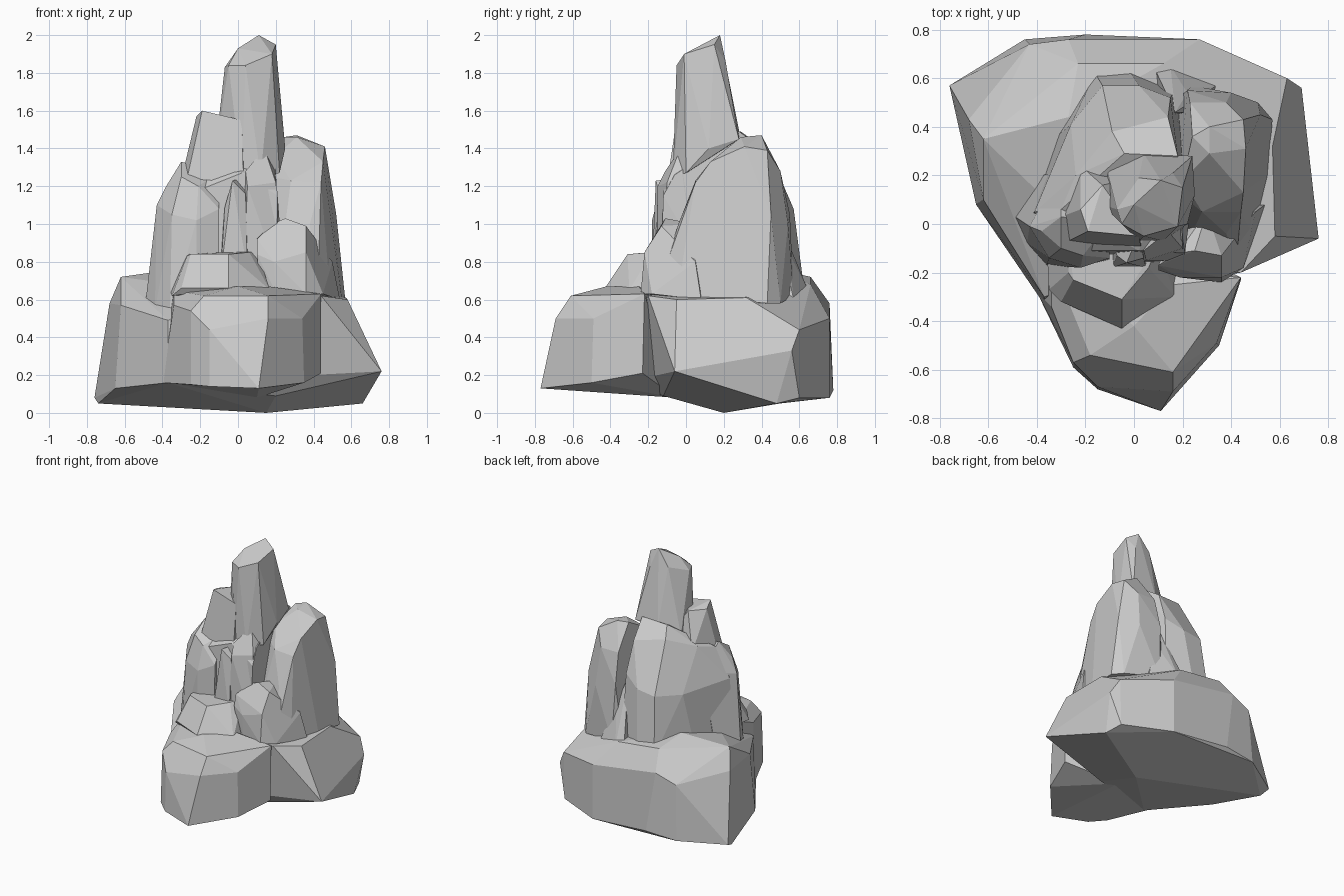
import bpy, bmesh


def rock(name, points):
    """Faceted boulder: convex hull around a few corner points."""
    bm = bmesh.new()
    for p in points:
        bm.verts.new(p)
    res = bmesh.ops.convex_hull(bm, input=bm.verts[:])
    loose = {g for g in res["geom_interior"] + res["geom_unused"]
             if isinstance(g, bmesh.types.BMVert)}
    bmesh.ops.delete(bm, geom=list(loose), context='VERTS')
    bmesh.ops.dissolve_limit(bm, angle_limit=0.12, verts=bm.verts[:], edges=bm.edges[:])
    bmesh.ops.recalc_face_normals(bm, faces=bm.faces[:])
    me = bpy.data.meshes.new(name)
    bm.to_mesh(me)
    bm.free()
    ob = bpy.data.objects.new(name, me)
    bpy.context.collection.objects.link(ob)
    return ob


# broad base boulder: underside, waist, then upper rim
rock("base_boulder", [
    (-.76, .57, .08), (-.74, .50, .05), (-.65, .08, .13), (-.37, -.33, .16),
    (-.45, .76, .10), (-.20, .78, .12), (.27, .76, .08), (.15, .20, 0),
    (.66, .48, .05), (.62, .60, .08), (.20, -.12, .09),
    (.76, -.06, .22), (.74, .22, .26), (.69, .56, .33),
    (-.68, .43, .58), (-.62, .35, .72), (-.62, .10, .57), (-.37, -.30, .49),
    (-.43, .74, .52), (-.27, .76, .58), (-.23, .66, .72), (-.27, .44, .77),
    (.27, .76, .50), (.12, .66, .68), (.63, .60, .44),
    (.57, .32, .61), (.58, -.05, .60), (.44, -.20, .62), (-.05, -.20, .64)])

# front spur of the base
rock("front_spur", [
    (.11, -.77, .13), (-.15, -.68, .14), (-.25, -.59, .15), (.35, -.50, .16),
    (-.40, -.28, .16), (.44, -.23, .21), (.14, -.71, .35), (.16, -.69, .50),
    (.08, -.70, .44), (-.15, -.67, .44), (-.25, -.57, .54), (-.18, -.54, .62),
    (.16, -.61, .62), (.34, -.49, .50), (-.34, -.34, .57), (0, -.42, .67),
    (.44, -.22, .63), (.16, -.25, .67), (-.34, -.15, .65), (.10, -.05, .08)])

# ledge sitting on the spur
rock("front_ledge", [
    (-.35, -.27, .62), (-.30, -.32, .66), (-.05, -.43, .66), (.17, -.30, .65),
    (.17, -.10, .65), (-.36, -.08, .65), (-.27, -.20, .83), (-.25, -.23, .84),
    (-.05, -.31, .84), (.06, -.18, .85), (.10, -.08, .86), (-.27, -.08, .84)])

# central column
rock("central_column", [
    (-.44, .02, .55), (-.33, .35, .60), (-.16, .62, .62), (-.02, .63, .62),
    (.17, .55, .60), (.25, .20, .60), (.20, -.14, .60), (-.30, -.14, .60),
    (-.41, .05, 1.08), (-.26, .41, 1.05), (-.13, .57, 1.06), (.02, .57, 1.08),
    (.15, .52, 1.15), (.21, -.12, 1.15), (-.28, -.11, 1.15),
    (-.30, .06, 1.30), (.02, -.11, 1.27), (.20, -.06, 1.26), (-.24, .20, 1.34),
    (-.09, .38, 1.42), (-.04, .29, 1.49), (.18, .28, 1.49), (.14, .44, 1.38)])

# buttress at the left front
rock("left_buttress", [
    (-.49, .03, .58), (-.44, -.08, .54), (-.36, -.17, .52), (-.22, -.18, .60),
    (-.10, -.15, .65), (-.10, .05, .65), (-.38, .20, .65),
    (-.45, .0, .82), (-.43, -.01, 1.10), (-.38, -.03, 1.20), (-.35, -.14, 1.05),
    (-.22, -.18, 1.02), (-.10, -.14, 1.08), (-.30, -.10, 1.25), (-.30, .03, 1.33),
    (-.21, -.13, 1.20), (-.11, .0, 1.27), (-.30, .22, 1.15)])

# narrow upright shards on the front
rock("middle_shard", [
    (-.09, -.18, .75), (.05, -.18, .75), (.07, -.05, .75), (-.10, -.05, .75),
    (-.03, -.16, 1.23), (.04, -.14, 1.16), (-.07, -.13, 1.09), (.02, -.04, 1.24)])
rock("right_shard", [
    (.03, -.16, .75), (.21, -.15, .75), (.24, .05, .75), (.02, .05, .75),
    (.05, -.15, 1.20), (.20, -.10, 1.22), (.04, -.11, 1.28), (.14, -.03, 1.40),
    (.20, -.02, 1.27), (.17, .08, 1.33)])

# tall rock on the right
rock("right_tower", [
    (.20, -.12, .60), (.42, -.17, .60), (.49, -.05, .60), (.55, .20, .60),
    (.57, .43, .58), (.51, .50, .58), (.24, .57, .62), (.18, .52, .62),
    (.21, .02, 1.0), (.38, -.04, 1.0), (.50, .20, 1.0), (.52, .45, 1.05),
    (.40, .54, 1.0), (.22, .55, 1.05), (.18, .13, 1.25), (.28, .05, 1.23),
    (.44, .05, 1.22), (.45, .13, 1.33), (.46, .31, 1.41), (.45, .43, 1.39),
    (.31, .40, 1.47), (.24, .36, 1.46), (.31, .29, 1.46), (.20, .18, 1.36),
    (.38, .50, 1.28), (.23, .50, 1.28)])

# small boulder at the right front
rock("right_front_boulder", [
    (.12, -.18, .64), (.20, -.22, .64), (.36, -.24, .63), (.45, -.18, .63),
    (.54, .08, .60), (.20, .05, .63), (.10, -.19, .84), (.19, -.22, .80),
    (.36, -.22, .85), (.10, -.17, .92), (.18, -.12, 1.0), (.25, -.11, 1.03),
    (.36, -.13, .99), (.50, .05, .80), (.30, .05, 1.0)])

# wedge in the rear crack
rock("rear_wedge", [
    (.08, .65, .62), (.15, .65, .64), (.34, .57, .60), (.10, .45, .62),
    (.32, .45, .62), (.13, .58, .78), (.22, .54, .86), (.17, .46, 1.10)])

# broken shoulder beside the spire
rock("spire_shoulder", [
    (-.30, .03, 1.24), (-.27, -.07, 1.24), (.03, -.10, 1.22), (.05, .20, 1.30),
    (-.22, .24, 1.30), (-.22, .06, 1.57), (-.19, -.03, 1.60), (.02, -.05, 1.55),
    (-.13, .16, 1.57)])

# summit spire
rock("summit_spire", [
    (-.13, .08, 1.30), (.02, -.07, 1.25), (.12, -.07, 1.25), (.22, .0, 1.27),
    (.25, .12, 1.40), (.24, .28, 1.45), (.04, .29, 1.45), (-.11, .22, 1.40),
    (-.07, .06, 1.83), (-.05, .0, 1.84), (.04, -.05, 1.84), (0, .08, 1.93),
    (.11, .18, 2.0), (.20, .15, 1.95), (.18, -.01, 1.90), (.16, .21, 1.86),
    (.02, .19, 1.88)])
